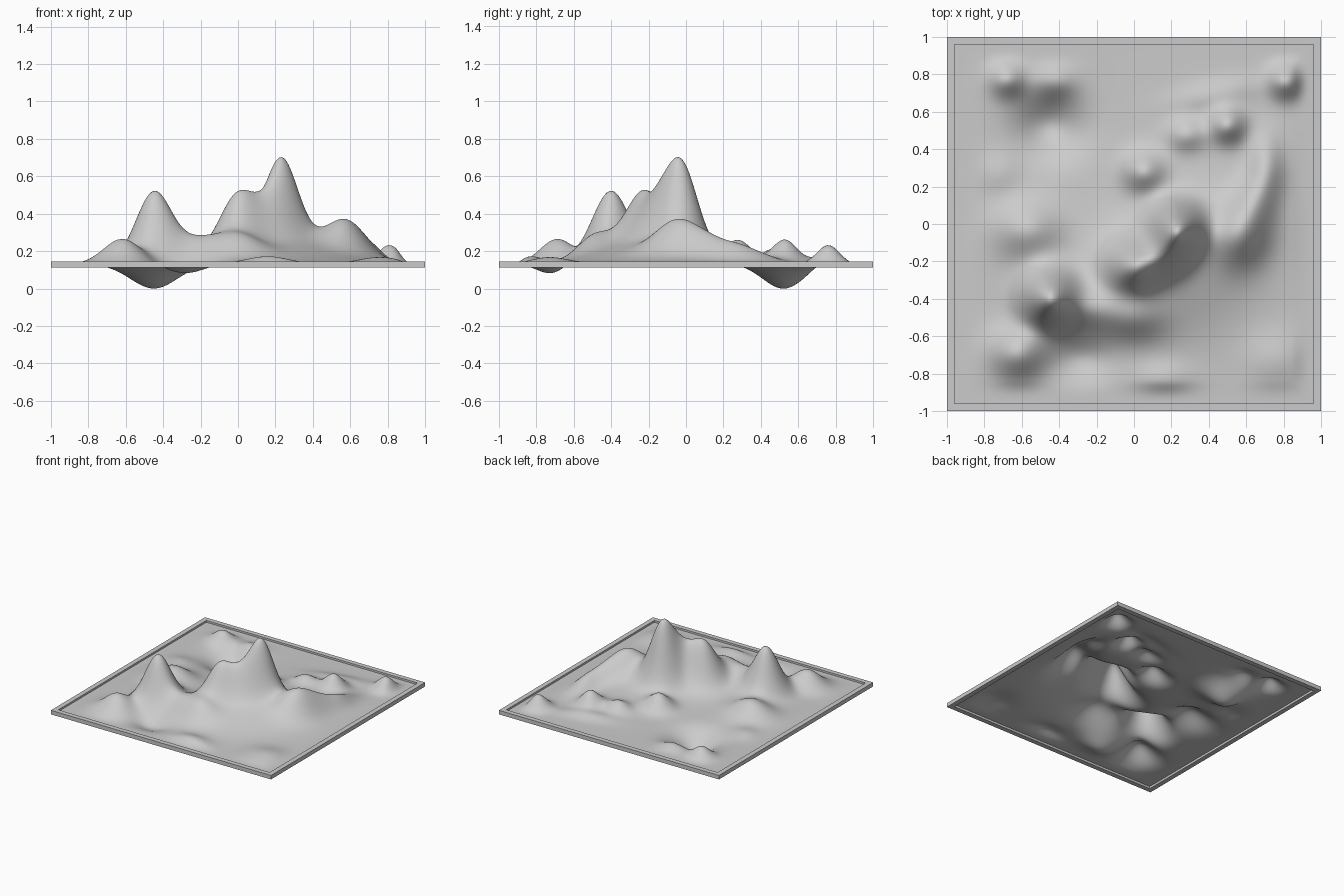
import bpy, bmesh
from math import exp, cos, sin, radians

BASE = 0.130      # flat level of the sheet
INNER = 0.96      # inside half-width of the frame
N = 150           # grid resolution

# broad swells: x, y, amplitude, sigma_x, sigma_y, rotation
SWELLS = [
    (0.30, -0.15, 0.11, 0.27, 0.24, 20),
    (-0.05, -0.35, 0.06, 0.25, 0.20, 0),
    (0.40, 0.35, 0.025, 0.25, 0.20, 0),
    (-0.55, -0.15, 0.02, 0.18, 0.22, 0),
]

# hills and hollows: x, y, wanted height, sigma_x, sigma_y, rotation
FEATURES = [
    (0.235, -0.02, 0.69, 0.09, 0.085, 0),      # main summit
    (0.17, -0.16, 0.55, 0.10, 0.08, 30),       # summit shoulder
    (-0.01, -0.23, 0.515, 0.09, 0.095, 0),     # secondary summit
    (-0.45, -0.40, 0.522, 0.095, 0.10, 0),     # western peak
    (-0.22, -0.45, 0.285, 0.11, 0.08, 0),      # saddle
    (0.00, -0.50, 0.29, 0.11, 0.08, 0),        # front foothill
    (-0.62, -0.69, 0.265, 0.10, 0.09, 0),      # corner hill
    (0.57, -0.04, 0.372, 0.10, 0.12, -15),     # eastern ridge
    (0.66, 0.14, 0.29, 0.07, 0.10, -15),
    (0.71, 0.30, 0.235, 0.06, 0.09, 0),
    (0.70, 0.44, 0.18, 0.06, 0.07, 0),
    (0.50, 0.53, 0.262, 0.065, 0.065, 0),      # northern knolls
    (0.28, 0.48, 0.215, 0.07, 0.06, 0),
    (0.42, 0.69, 0.165, 0.16, 0.05, 12),
    (0.81, 0.76, 0.232, 0.06, 0.06, 0),
    (0.05, 0.28, 0.26, 0.075, 0.07, 0),        # central knoll
    (-0.68, 0.77, 0.21, 0.065, 0.06, 0),       # north-west knolls
    (-0.42, 0.76, 0.165, 0.08, 0.06, 0),
    (-0.57, -0.03, 0.255, 0.12, 0.10, 0),      # western mound
    (-0.72, 0.27, 0.155, 0.07, 0.07, 0),
    (0.16, -0.83, 0.172, 0.11, 0.06, 0),       # low front rises
    (0.76, -0.73, 0.168, 0.11, 0.10, 0),
    (-0.45, 0.52, 0.000, 0.125, 0.11, 0),      # deep hollow
    (-0.28, -0.72, 0.083, 0.11, 0.075, 0),     # front hollow
]


def bell(f, x, y):
    c, s = cos(radians(f[5])), sin(radians(f[5]))
    dx, dy = x - f[0], y - f[1]
    u, v = (dx * c + dy * s) / f[3], (dy * c - dx * s) / f[4]
    return exp(-0.5 * (u * u + v * v))


# relax the amplitudes until every feature reaches its wanted height
amps = [0.0] * len(FEATURES)


def edge_fade(x, y):
    t = min(1.0, max(0.0, (INNER - max(abs(x), abs(y))) / 0.12))
    return t * t * (3 - 2 * t)


def height(x, y):
    h = sum(f[2] * bell(f, x, y) for f in SWELLS)
    h += sum(a * bell(f, x, y) for a, f in zip(amps, FEATURES))
    return BASE + h * edge_fade(x, y)


for _ in range(60):
    for i, f in enumerate(FEATURES):
        amps[i] += 0.8 * (f[2] - height(f[0], f[1]))


def add_object(name, bm):
    mesh = bpy.data.meshes.new(name)
    bm.normal_update()
    bm.to_mesh(mesh)
    bm.free()
    obj = bpy.data.objects.new(name, mesh)
    bpy.context.collection.objects.link(obj)
    return obj


# terrain sheet
bm = bmesh.new()
bmesh.ops.create_grid(bm, x_segments=N, y_segments=N, size=INNER)
for v in bm.verts:
    v.co.z = max(0.0, height(v.co.x, v.co.y))
for face in bm.faces:
    face.smooth = True
add_object("terrain", bm)

# square frame: a small rectangle swept round four mitred corners
bm = bmesh.new()
PROFILE = [(1.0, 0.112), (1.0, 0.145), (INNER, 0.145), (INNER, 0.112)]
rings = [[bm.verts.new((sx * r, sy * r, z)) for r, z in PROFILE]
         for sx, sy in ((-1, -1), (1, -1), (1, 1), (-1, 1))]
for i in range(4):
    a, b = rings[i], rings[(i + 1) % 4]
    for j in range(4):
        k = (j + 1) % 4
        bm.faces.new((a[j], b[j], b[k], a[k]))
bmesh.ops.recalc_face_normals(bm, faces=bm.faces)
add_object("frame", bm)
